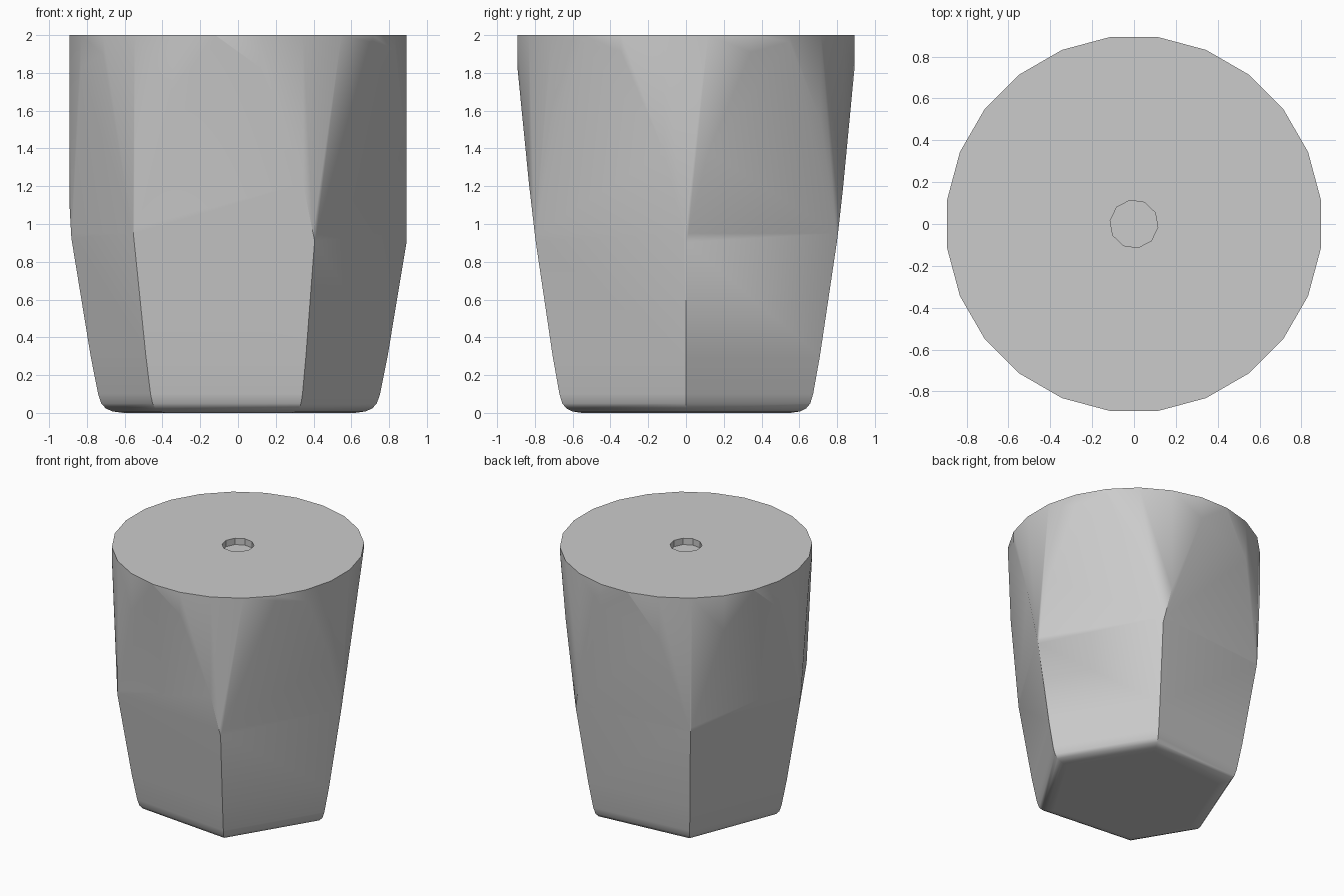
import bpy
import bmesh
from math import radians, cos, sin
from mathutils import Matrix, Vector

cube = bpy.data.objects.get("Cube")
if cube:
    bpy.data.objects.remove(cube, do_unlink=True)

HEIGHT, RADIUS = 2.0, 0.9
# Directions of the six lower corners, in degrees
CORNERS = [0, 63.5, 127, 190, 232, 297]
# Corner outline from the rounded foot up to the round shank: (height, radius)
OUTLINE = [(0, 0.62), (0.008, 0.675), (0.023, 0.71), (0.05, 0.735),
           (0.1, 0.752), (0.3, 0.792), (0.95, 0.9)]

grey = bpy.data.materials.new("grey")
grey.use_nodes = True
colour = (0.6, 0.6, 0.6, 1)
grey.diffuse_color = colour
grey.node_tree.nodes["Principled BSDF"].inputs["Base Color"].default_value = colour


def prism(bm, sides, radius, depth, middle, turn):
    place = Matrix.Translation((0, 0, middle)) @ Matrix.Rotation(radians(turn), 4, "Z")
    bmesh.ops.create_cone(bm, cap_ends=True, segments=sides, radius1=radius,
                          radius2=radius, depth=depth, matrix=place)


def make_object(name, bm):
    bmesh.ops.recalc_face_normals(bm, faces=bm.faces)
    mesh = bpy.data.meshes.new(name)
    bm.to_mesh(mesh)
    bm.free()
    obj = bpy.data.objects.new(name, mesh)
    obj.data.materials.append(grey)
    bpy.context.collection.objects.link(obj)
    return obj


def slice_off(bm, point, normal):
    geom = bm.verts[:] + bm.edges[:] + bm.faces[:]
    bmesh.ops.bisect_plane(bm, geom=geom, dist=1e-5, plane_co=point,
                           plane_no=normal, clear_outer=True)
    rim = [e for e in bm.edges if e.is_boundary]
    if rim:
        bmesh.ops.holes_fill(bm, edges=rim, sides=0)


# Round body, sliced into six tapering, gently curved sides
bm = bmesh.new()
prism(bm, 24, RADIUS, HEIGHT, HEIGHT / 2, 7.5)
for start, end in zip(CORNERS, CORNERS[1:] + [360]):
    middle = radians((start + end) / 2)
    flat = cos(radians((end - start) / 2))
    steps = [(z, r * flat) for z, r in OUTLINE] + [(HEIGHT, RADIUS)]
    for (z0, d0), (z1, d1) in zip(steps, steps[1:]):
        point = Vector((d0 * cos(middle), d0 * sin(middle), z0))
        rise = z1 - z0
        normal = Vector((cos(middle) * rise, sin(middle) * rise, d0 - d1)).normalized()
        slice_off(bm, point, normal)
body = make_object("tapered_body", bm)

# Shallow socket in the top
bm = bmesh.new()
prism(bm, 10, 0.115, 0.1, HEIGHT, 10)
cutter = make_object("socket_cutter", bm)
cutter.hide_render = True

bpy.ops.object.select_all(action="DESELECT")
body.select_set(True)
bpy.context.view_layer.objects.active = body
cut = body.modifiers.new("socket", "BOOLEAN")
cut.operation = "DIFFERENCE"
cut.solver = "EXACT"
cut.object = cutter
bpy.ops.object.modifier_apply(modifier=cut.name)
bpy.data.objects.remove(cutter, do_unlink=True)

# Soft rounding with crisp corners
bpy.ops.object.shade_smooth_by_angle(angle=radians(35))
soft = body.modifiers.new("even_shading", "WEIGHTED_NORMAL")
soft.keep_sharp = True
